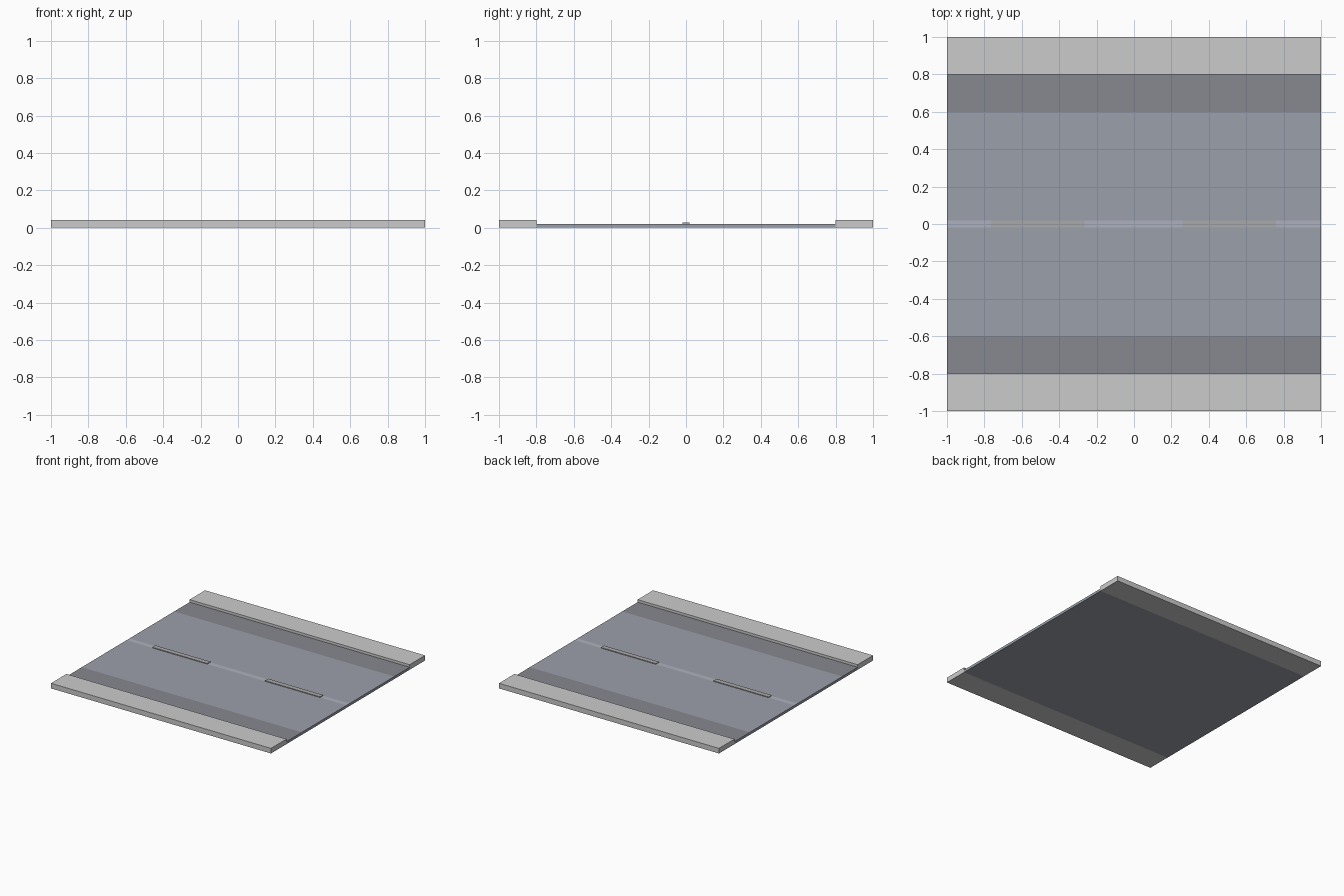
import bpy, bmesh

if "Cube" in bpy.data.objects:
    bpy.data.objects.remove(bpy.data.objects["Cube"])


def material(name, color):
    m = bpy.data.materials.new(name)
    m.diffuse_color = (*color, 1)
    m.use_nodes = True
    m.node_tree.nodes["Principled BSDF"].inputs["Base Color"].default_value = m.diffuse_color
    return m


ASPHALT = material("asphalt", (0.33, 0.35, 0.41))
GUTTER = material("gutter_grey", (0.24, 0.25, 0.28))
LINE = material("line_grey", (0.42, 0.44, 0.51))
PAVING = material("paving", (0.56, 0.55, 0.57))
DASH = material("dash_paint", (0.40, 0.40, 0.40))


def finish(name, bm, mats):
    bmesh.ops.recalc_face_normals(bm, faces=bm.faces)
    me = bpy.data.meshes.new(name)
    bm.to_mesh(me)
    bm.free()
    for m in mats:
        me.materials.append(m)
    ob = bpy.data.objects.new(name, me)
    bpy.context.collection.objects.link(ob)
    return ob


def extrude_profile(name, profile, x0, x1, mats, slots=None):
    """Closed (y, z) profile swept along x; slots gives a material per side."""
    bm = bmesh.new()
    a, b = [[bm.verts.new((x, y, z)) for y, z in profile] for x in (x0, x1)]
    n = len(profile)
    for i in range(n):
        j = (i + 1) % n
        f = bm.faces.new((a[i], a[j], b[j], b[i]))
        f.material_index = slots[i] if slots else 0
    bm.faces.new(a)
    bm.faces.new(b)
    return finish(name, bm, mats)


def box(name, x0, x1, y0, y1, z0, z1, mat):
    return extrude_profile(name, [(y0, z0), (y0, z1), (y1, z1), (y1, z0)],
                           x0, x1, [mat])


# Road bed: flush strips of gutter, lane, centre line, lane, gutter
ROAD_Z = 0.021
strip_edges = (-0.8, -0.6, -0.02, 0.02, 0.6, 0.8)
profile = [(y, ROAD_Z) for y in strip_edges] + [(0.8, 0), (-0.8, 0)]
extrude_profile("road_bed", profile, -1, 1, [ASPHALT, GUTTER, LINE],
                [1, 0, 2, 0, 1, 0, 0, 0])

# Raised pavements along both sides
box("pavement_front", -1, 1, -1, -0.8, 0, 0.042, PAVING)
box("pavement_back", -1, 1, 0.8, 1, 0, 0.042, PAVING)

# Raised dashes on the centre line
for side, x in (("left", -0.515), ("right", 0.51)):
    box("centre_dash_" + side, x - 0.25, x + 0.25, -0.02, 0.02,
        ROAD_Z, 0.027, DASH)
